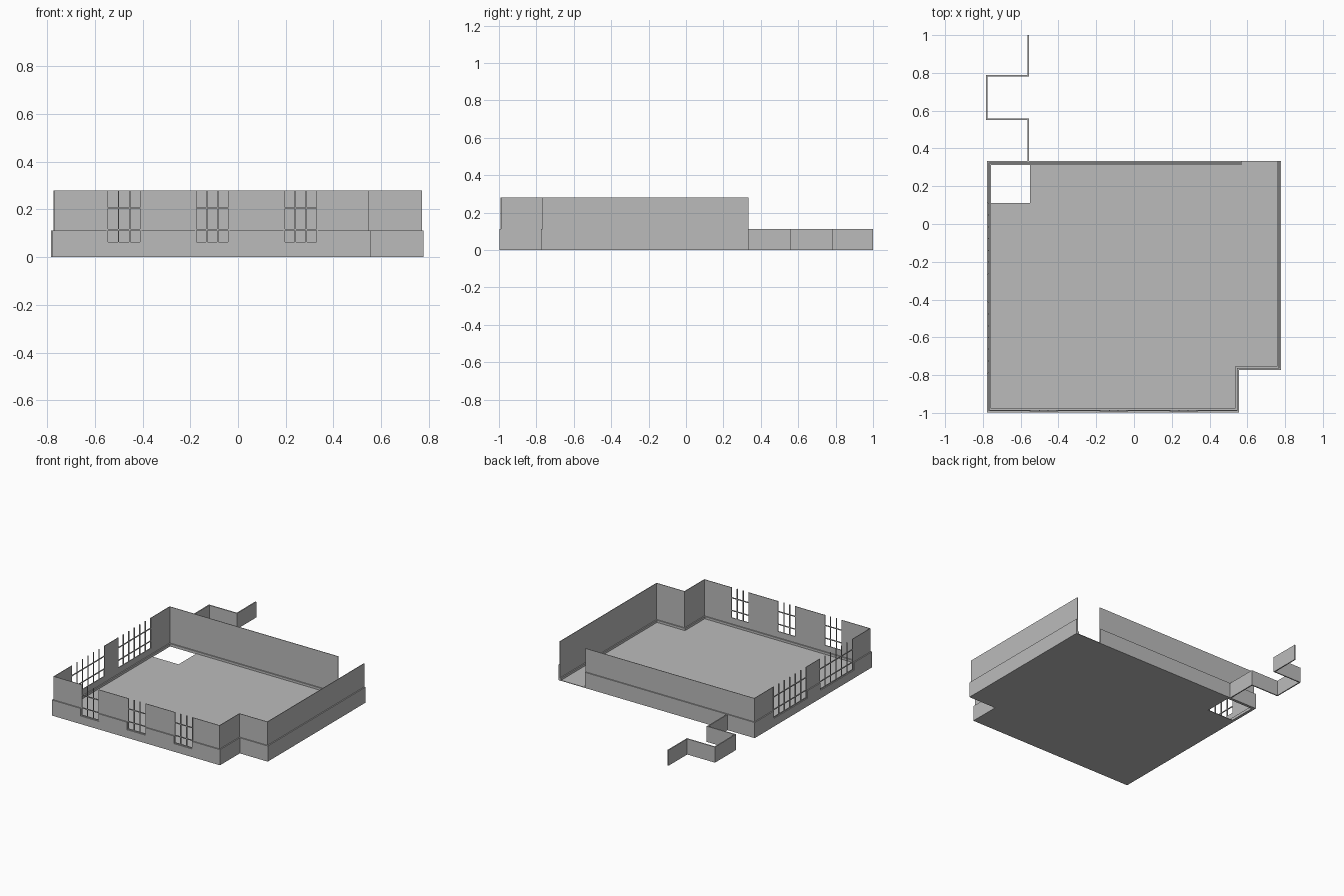
import bpy, bmesh
from mathutils import Matrix

if "Cube" in bpy.data.objects:
    bpy.data.objects.remove(bpy.data.objects["Cube"])

A, F, B = 0.778, -0.998, 0.333      # side, front and back limits
N, M = 0.556, -0.774                # corner notch
GAP = 0.57                          # open end of the back wall
SILL, MID, TOP = 0.058, 0.112, 0.28

mat = bpy.data.materials.new("plaster_grey")
mat.diffuse_color = (0.5, 0.5, 0.5, 1)
mat.use_nodes = True
mat.node_tree.nodes["Principled BSDF"].inputs["Base Color"].default_value = mat.diffuse_color

# window openings along each wall: start, end, columns
FRONT = [(x, x + 0.145, 3) for x in (-0.55, -0.18, 0.19)]
LEFT = [(-0.79, -0.412, 6), (-0.267, 0.112, 6)]


def add_box(bm, x0, x1, y0, y1, z0, z1):
    m = Matrix.Translation(((x0 + x1) / 2, (y0 + y1) / 2, (z0 + z1) / 2)) \
        @ Matrix.Diagonal((x1 - x0, y1 - y0, z1 - z0, 1))
    bmesh.ops.create_cube(bm, size=1, matrix=m)


def finish(bm, name):
    me = bpy.data.meshes.new(name)
    bmesh.ops.recalc_face_normals(bm, faces=bm.faces)
    bm.to_mesh(me)
    bm.free()
    me.materials.append(mat)
    ob = bpy.data.objects.new(name, me)
    bpy.context.collection.objects.link(ob)


def add_run(bm, axis, a, b, c0, c1, z0, z1, holes=()):
    """Straight wall from a to b along an axis, left open at the holes."""
    def piece(s, e, lo, hi):
        if axis == 'x':
            add_box(bm, s, e, c0, c1, lo, hi)
        else:
            add_box(bm, c0, c1, s, e, lo, hi)
    s = a
    for h0, h1, _ in holes:
        piece(s, h0, z0, z1)
        piece(h0, h1, z0, min(SILL, z1))
        s = h1
    piece(s, b, z0, z1)


def ring(name, d, t, z0, z1, windows=True):
    """Walls round the room, inset by d and t thick."""
    bm = bmesh.new()
    add_run(bm, 'x', -A + d, N - d, F + d, F + d + t, z0, z1, FRONT if windows else ())
    add_run(bm, 'y', F + d, M + d, N - d - t, N - d, z0, z1)
    add_run(bm, 'x', N - d - t, A - d, M + d, M + d + t, z0, z1)
    add_run(bm, 'y', M + d, B, A - d - t, A - d, z0, z1)
    add_run(bm, 'x', -A + d, GAP, B - d - t, B - d, z0, z1)
    add_run(bm, 'y', F + d, B - d, -A + d, -A + d + t, z0, z1, LEFT if windows else ())
    finish(bm, name)


ring("lower_wall_cladding", 0, 0.008, 0, MID)
ring("upper_wall", 0.008, 0.004, 0, TOP)
ring("skirting", 0.012, 0.008, 0, 0.02, False)

# floor with a notched front corner and a cut back corner
bm = bmesh.new()
pts = [(-A, F), (N, F), (N, M), (A, M), (A, B), (-0.55, B), (-0.55, 0.112), (-A, 0.112)]
face = bm.faces.new([bm.verts.new((x, y, 0)) for x, y in pts])
ext = bmesh.ops.extrude_face_region(bm, geom=[face])
bmesh.ops.translate(bm, vec=(0, 0, 0.004),
                    verts=[v for v in ext["geom"] if isinstance(v, bmesh.types.BMVert)])
finish(bm, "floor")

# window bars
W = 0.006


def window(name, axis, a, b, cols, c):
    bm = bmesh.new()
    for i in range(cols + 1):
        p = a + (b - a - W) * i / cols
        add_run(bm, axis, p, p + W, c, c + W, SILL, TOP)
    for z in (SILL, MID, 0.203):
        add_run(bm, axis, a, b, c, c + W, z, z + W)
    finish(bm, name)


for i, (a, b, n) in enumerate(FRONT):
    window(f"front_window_{i + 1}", 'x', a, b, n, F + 0.006)
for i, (a, b, n) in enumerate(LEFT):
    window(f"left_window_{i + 1}", 'y', a, b, n, -A + 0.006)

# low stepped wall behind the room
bm = bmesh.new()
T = 0.008
X0, X1 = -0.783, -0.555
add_run(bm, 'y', B - T, 0.558, X1 - T, X1, 0, MID)
add_run(bm, 'x', X0, X1, 0.55, 0.558, 0, MID)
add_run(bm, 'y', 0.55, 0.79, X0, X0 + T, 0, MID)
add_run(bm, 'x', X0, X1, 0.782, 0.79, 0, MID)
add_run(bm, 'y', 0.782, 1.0, X1 - T, X1, 0, MID)
finish(bm, "outer_low_wall")
